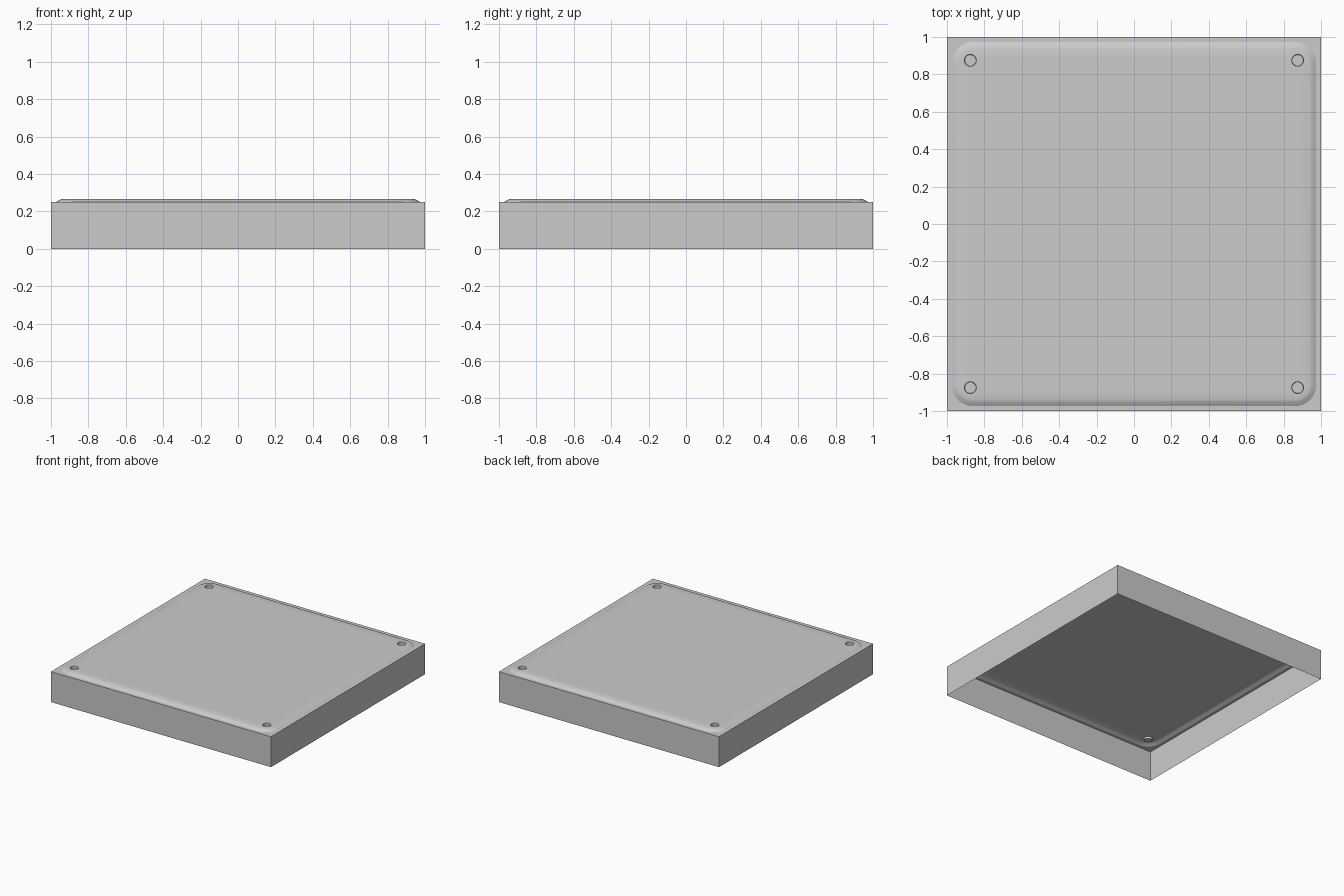
import bpy
import bmesh
from math import cos, sin, pi, radians

if "Cube" in bpy.data.objects:
    bpy.data.objects.remove(bpy.data.objects["Cube"], do_unlink=True)

BASE_Z, TOP_Z = 0.25, 0.266
DIMPLE_POS, DIMPLE_R = 0.875, 0.032

grey = bpy.data.materials.new("light grey")
grey.use_nodes = True
colour = (0.6, 0.6, 0.6, 1)
grey.diffuse_color = colour
grey.node_tree.nodes["Principled BSDF"].inputs["Base Color"].default_value = colour

bm = bmesh.new()


def loop(points):
    """Closed loop of vertices and edges."""
    verts = [bm.verts.new(p) for p in points]
    edges = [bm.edges.new((v, verts[i - 1])) for i, v in enumerate(verts)]
    return verts, edges


def rounded_square(half, z, radius, steps=8):
    c = half - radius
    points = []
    for q, (sx, sy) in enumerate([(1, 1), (-1, 1), (-1, -1), (1, -1)]):
        for i in range(steps + 1):
            a = (q + i / steps) * pi / 2
            points.append((sx * c + radius * cos(a), sy * c + radius * sin(a), z))
    return loop(points)


def circle(x, y, z, radius, sides=24):
    return loop([(x + radius * cos(2 * pi * i / sides),
                  y + radius * sin(2 * pi * i / sides), z) for i in range(sides)])


def bridge(a, b):
    n = len(a)
    for i in range(n):
        bm.faces.new((a[i], a[(i + 1) % n], b[(i + 1) % n], b[i]))


def fill(edges):
    bmesh.ops.triangle_fill(bm, edges=edges, use_beauty=True, normal=(0, 0, 1))


# Open-bottomed side walls
corners = [(1, 1), (-1, 1), (-1, -1), (1, -1)]
bottom, _ = loop([(x, y, 0) for x, y in corners])
rim, rim_edges = loop([(x, y, BASE_Z) for x, y in corners])
bridge(bottom, rim)

# Raised panel edge, rolling from the flat border up to the top
profile = [(0.974, BASE_Z), (0.967, 0.254), (0.95, 0.263), (0.94, TOP_Z)]
rings = [rounded_square(half, z, half - 0.86) for half, z in profile]
for lower, upper in zip(rings, rings[1:]):
    bridge(lower[0], upper[0])
fill(rim_edges + rings[0][1])

# Round dimples pressed into the four corners
top_edges = list(rings[-1][1])
for x, y in corners:
    x, y = x * DIMPLE_POS, y * DIMPLE_POS
    lip, lip_edges = circle(x, y, TOP_Z, DIMPLE_R)
    floor, _ = circle(x, y, BASE_Z, DIMPLE_R - 0.002)
    bridge(floor, lip)
    bm.faces.new(floor)
    top_edges += lip_edges
fill(top_edges)

bmesh.ops.recalc_face_normals(bm, faces=bm.faces)
bm.normal_update()
# Make the whole sheet face outwards
if max(bm.faces, key=lambda f: f.calc_area()).normal.z < -0.5:
    bmesh.ops.reverse_faces(bm, faces=bm.faces)

mesh = bpy.data.meshes.new("tray_lid")
bm.to_mesh(mesh)
bm.free()
mesh.materials.append(grey)
lid = bpy.data.objects.new("tray_lid", mesh)
bpy.context.collection.objects.link(lid)

bpy.context.view_layer.objects.active = lid
lid.select_set(True)
bpy.ops.object.shade_smooth_by_angle(angle=radians(20))
